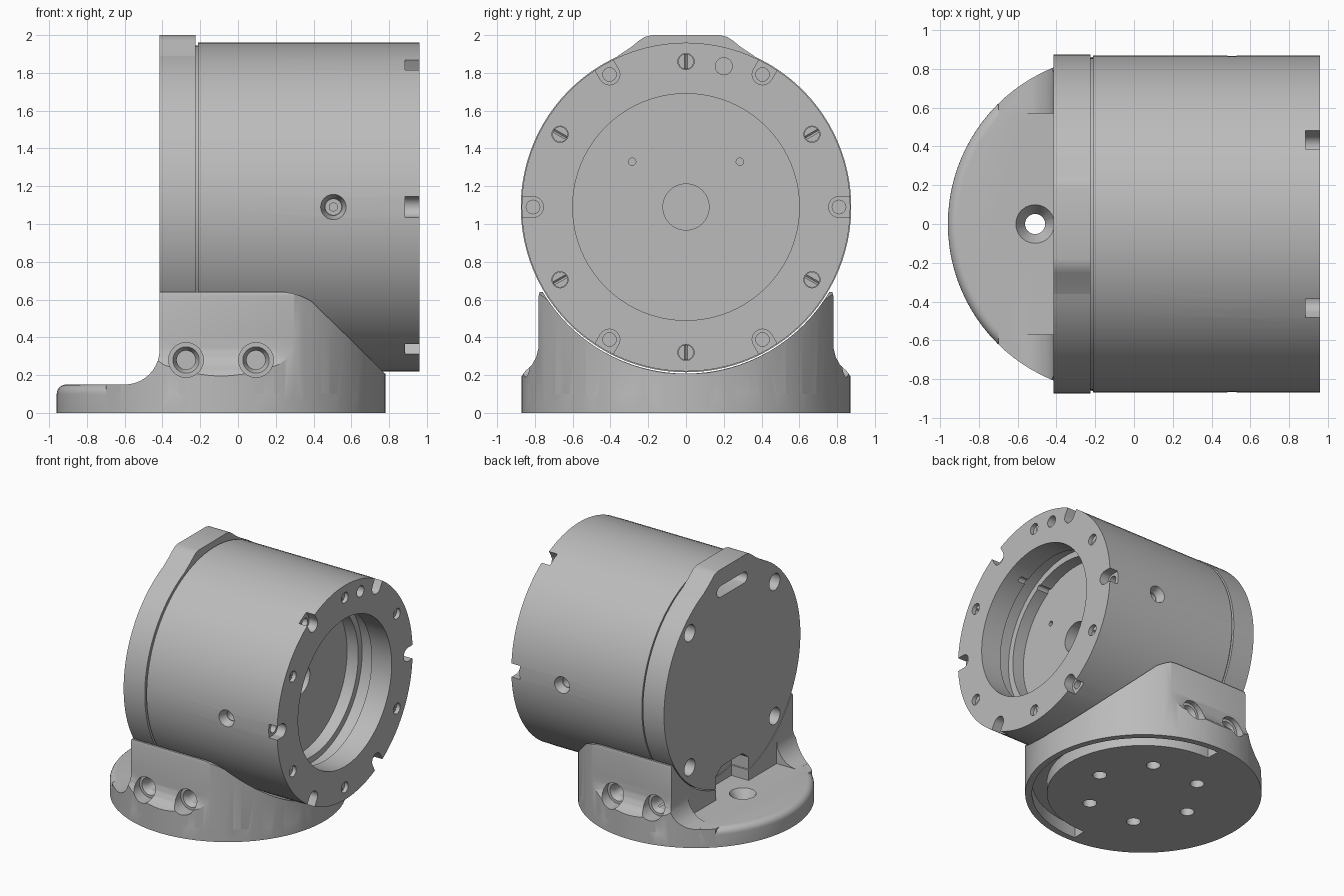
import bpy, bmesh, math
from mathutils import Vector

if "Cube" in bpy.data.objects:
    bpy.data.objects.remove(bpy.data.objects["Cube"])

AXIS_Z = 1.09      # height of the barrel axis
BASE_X = -0.09     # centre of the round base
R = 0.87

metal = bpy.data.materials.new("grey metal")
metal.use_nodes = True
metal.diffuse_color = (0.5, 0.5, 0.5, 1)
metal.node_tree.nodes["Principled BSDF"].inputs["Base Color"].default_value = (0.5, 0.5, 0.5, 1)


def finish(name, bm):
    bmesh.ops.recalc_face_normals(bm, faces=bm.faces)
    me = bpy.data.meshes.new(name)
    bm.to_mesh(me)
    bm.free()
    ob = bpy.data.objects.new(name, me)
    bpy.context.collection.objects.link(ob)
    me.materials.append(metal)
    return ob


def rod(name, a, b, r1, r2=None, seg=24):
    """Cylinder or cone from point a to point b."""
    a, b = Vector(a), Vector(b)
    bm = bmesh.new()
    bmesh.ops.create_cone(bm, cap_ends=True, segments=seg, radius1=r1,
                          radius2=r1 if r2 is None else r2, depth=(b - a).length)
    turn = Vector((0, 0, 1)).rotation_difference(b - a)
    for v in bm.verts:
        v.co = turn @ v.co + (a + b) / 2
    return finish(name, bm)


def prism(name, pts, axis, lo, hi):
    """Extrude a 2D outline along x, y or z."""
    place = {"x": lambda u, v, w: (w, u, v), "y": lambda u, v, w: (u, w, v),
             "z": lambda u, v, w: (u, v, w)}[axis]
    bm = bmesh.new()
    face = bm.faces.new([bm.verts.new(place(u, v, lo)) for u, v in pts])
    out = bmesh.ops.extrude_face_region(bm, geom=[face])
    step = Vector(place(0, 0, hi - lo))
    for v in out["geom"]:
        if isinstance(v, bmesh.types.BMVert):
            v.co += step
    return finish(name, bm)


def box(name, x, y, z):
    return prism(name, [(x[0], y[0]), (x[1], y[0]), (x[1], y[1]), (x[0], y[1])], "z", *z)


def combine(ob, tool, op="DIFFERENCE"):
    m = ob.modifiers.new("cut", "BOOLEAN")
    m.operation, m.solver, m.object = op, "EXACT", tool
    bpy.context.view_layer.update()
    me = bpy.data.meshes.new_from_object(ob.evaluated_get(bpy.context.evaluated_depsgraph_get()))
    ob.modifiers.clear()
    ob.data = me
    bpy.data.objects.remove(tool)


def arc(cx, cy, r, a0, a1, n):
    angles = [math.radians(a0 + (a1 - a0) * i / n) for i in range(n + 1)]
    return [(cx + r * math.cos(a), cy + r * math.sin(a)) for a in angles]


def ring(x, r, deg):
    a = math.radians(deg)
    return Vector((x, r * math.cos(a), AXIS_Z + r * math.sin(a)))


def barrel_rod(name, x0, x1, r, **kw):
    return rod(name, (x0, 0, AXIS_Z), (x1, 0, AXIS_Z), r, seg=96, **kw)


# Barrel with stepped bore
barrel = barrel_rod("barrel", -0.212, 0.96, R)
combine(barrel, barrel_rod("bore", 0.56, 1.1, 0.6))
combine(barrel, barrel_rod("bore_groove", 0.66, 0.78, 0.65))
combine(barrel, barrel_rod("centre_hole", 0.3, 0.6, 0.122))
for s in (-1, 1):
    combine(barrel, rod("pin_hole", (0.5, s * 0.285, 1.33), (0.6, s * 0.285, 1.33), 0.02, seg=12))
    combine(barrel, rod("bore_notch", (0.56, s * 0.295, 1.6), (0.85, s * 0.295, 1.6), 0.025, seg=12))

# Rim notches, rim screws and radial screw holes
X = Vector((1, 0, 0))
screws = []
for deg in range(0, 360, 60):
    p = ring(0.885, 0.81, deg)
    out = ring(0.885, 0.95, deg) - p
    side = out.cross(X).normalized() * 0.055
    bm = bmesh.new()
    quad = [bm.verts.new(q) for q in (p - side, p + side, p + side + out, p - side + out)]
    face = bm.faces.new(quad)
    top = bmesh.ops.extrude_face_region(bm, geom=[face])["geom"]
    bmesh.ops.translate(bm, vec=X * 0.2, verts=[v for v in top if isinstance(v, bmesh.types.BMVert)])
    combine(barrel, finish("rim_notch", bm))
    combine(barrel, rod("rim_notch_round", p, p + X * 0.2, 0.055))
    combine(barrel, rod("rim_notch_hole", p - X * 0.12, p + X * 0.05, 0.036))

    q = ring(0.93, 0.77, deg + 30)
    combine(barrel, rod("screw_seat", q - X * 0.05, q + X * 0.1, 0.043))
    screw = rod("rim_screw", q - X * 0.06, q, 0.041)
    tilt = math.radians(deg + 30)
    u = Vector((0, math.cos(tilt), math.sin(tilt))) * 0.06
    combine(screw, rod("screw_slot", q - u, q + u, 0.009, seg=4))
    screws.append(screw)

    a, b, c = (ring(0.505, r, deg) for r in (0.90, 0.80, 0.70))
    combine(barrel, rod("radial_seat", a, b, 0.077, 0.046))
    combine(barrel, rod("radial_hole", a, c, 0.042))
    screws.append(rod("radial_screw", c, ring(0.505, 0.76, deg), 0.026, seg=6))
for s in (-1, 1):
    p = Vector((0.85, s * 0.2, AXIS_Z + s * 0.745))
    combine(barrel, rod("rim_dowel_hole", p, p + X * 0.2, 0.045))

# Neck in the seam between barrel and cap
neck = barrel_rod("seam_neck", -0.24, -0.2, 0.855)

# Rear cap with raised top, cable slot and corner bolt holes
bump = [(0.36, 1.89), (0.29, 1.937), (0.25, 1.97), (0.22, 1.99), (0.18, 2.0)]
outline = arc(0, AXIS_Z, 0.875, 114, 426, 88) + bump + [(-y, z) for y, z in reversed(bump)]
cap = prism("rear_cap", outline, "x", -0.415, -0.225)
for deg in range(45, 360, 90):
    p = ring(-0.3, 0.77, deg)
    combine(cap, rod("bolt_hole", p, p - X * 0.3, 0.068))
slot = arc(0.15, 1.82, 0.045, -90, 90, 8) + arc(-0.15, 1.82, 0.045, 90, 270, 8)
combine(cap, prism("cable_slot", slot, "x", -0.6, -0.27))

# Round base plate with softened top edge
plate_profile = [(R, 0)] + arc(R - 0.05, 0.10, 0.05, 0, 90, 6)
bm = bmesh.new()
rings = []
for r, z in plate_profile:
    rings.append([bm.verts.new((BASE_X + x, y, z)) for x, y in arc(0, 0, r, 0, 356.25, 95)])
for lower, upper in zip(rings, rings[1:]):
    for i in range(96):
        j = (i + 1) % 96
        bm.faces.new((lower[i], lower[j], upper[j], upper[i]))
bm.faces.new(rings[0])
bm.faces.new(rings[-1])
base = finish("base", bm)

# Cradle: side outline, clipped by the cross-section and the round plan
side_shape = [(-0.7, 0.02), (-0.7, 0.149), (-0.6, 0.149)] + arc(-0.6, 0.335, 0.185, -90, 0, 10)
side_shape += [(-0.415, 0.64)] + arc(0.22, 0.33, 0.31, 90, 47, 8) + [(0.775, 0.21), (0.9, 0.2), (0.9, 0.02)]
cradle = prism("cradle", side_shape, "y", -1, 1)
half = [(0.9, 0), (0.9, 0.185), (R, 0.195), (0.85, 0.222), (0.815, 0.255), (0.793, 0.295),
        (0.782, 0.34), (0.78, 0.4), (0.78, 0.62), (0.76, 0.7)]
section = half + [(-y, z) for y, z in reversed(half)]
combine(cradle, prism("section", section, "x", -1.2, 1.2), "INTERSECT")
combine(cradle, rod("plan", (BASE_X, 0, -0.1), (BASE_X, 0, 1), R, seg=96), "INTERSECT")
combine(cradle, box("rear_relief", (-0.9, -0.415), (-0.57, 0.57), (0.15, 0.9)))
combine(base, cradle, "UNION")
combine(base, barrel_rod("cradle_bore", -0.8, 1.2, 0.882))

# Cable opening shared by cap and base
arch = [(-0.21, 0.15), (0.21, 0.15), (0.21, 0.34), (0.13, 0.4), (-0.13, 0.4), (-0.21, 0.34)]
for ob in (cap, base):
    combine(ob, prism("cable_opening", arch, "x", -0.6, -0.26))

# Side mounting holes
for s in (-1, 1):
    for x in (-0.275, 0.095):
        combine(base, rod("side_seat", (x, s * 0.95, 0.28), (x, s * 0.74, 0.28), 0.092))
        combine(base, rod("side_cone", (x, s * 0.75, 0.28), (x, s * 0.70, 0.28), 0.075, 0.05))
        combine(base, rod("side_hole", (x, s * 0.9, 0.28), (x, s * 0.5, 0.28), 0.05))

# Underside: bolt circle, countersunk rear hole and curved channel
for deg in range(0, 360, 60):
    a = math.radians(deg)
    x, y = BASE_X + 0.42 * math.cos(a), 0.42 * math.sin(a)
    combine(base, rod("base_hole", (x, y, -0.1), (x, y, 0.3 if deg == 180 else 0.12), 0.052))
combine(base, rod("countersink", (-0.51, 0, 0.07), (-0.51, 0, 0.17), 0.05, 0.112))
channel = arc(BASE_X, 0, 0.82, -92, 92, 48) + arc(BASE_X, 0, 0.71, 92, -92, 48)
combine(base, prism("channel", channel, "z", -0.1, 0.1))

# Smooth shading with crisp edges
bpy.ops.object.select_all(action="DESELECT")
for ob in [barrel, neck, cap, base] + screws:
    ob.select_set(True)
bpy.context.view_layer.objects.active = barrel
bpy.ops.object.shade_smooth_by_angle(angle=math.radians(30))
